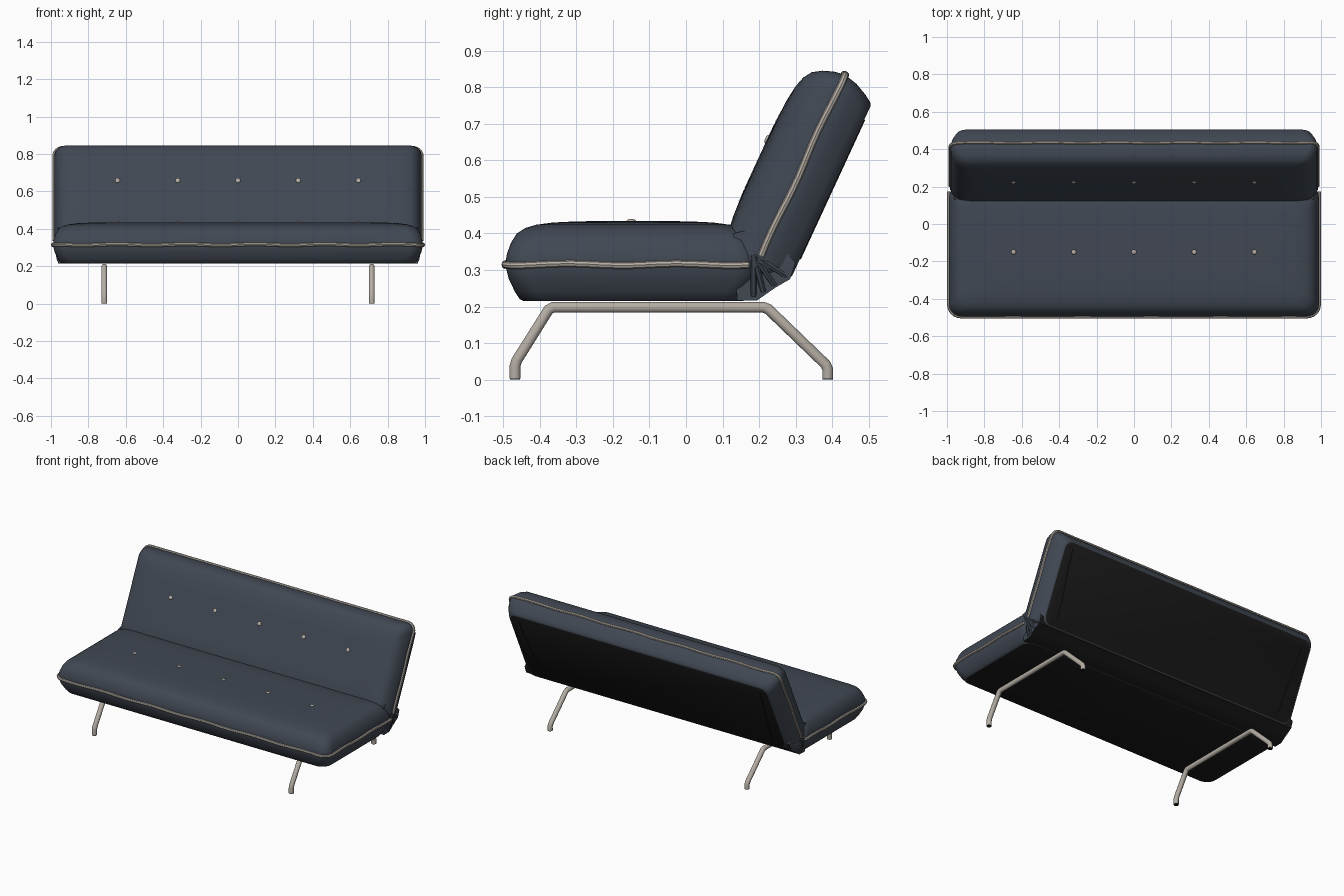
import bpy, bmesh, math
from mathutils import Vector

if "Cube" in bpy.data.objects:
    bpy.data.objects.remove(bpy.data.objects["Cube"], do_unlink=True)


def material(name, rgb, rough):
    m = bpy.data.materials.new(name)
    m.use_nodes = True
    m.diffuse_color = (*rgb, 1)
    bsdf = m.node_tree.nodes["Principled BSDF"]
    bsdf.inputs["Base Color"].default_value = (*rgb, 1)
    bsdf.inputs["Roughness"].default_value = rough
    return m


NAVY = material("navy fabric", (0.052, 0.064, 0.086), 0.9)
BLACK = material("black lining", (0.012, 0.012, 0.012), 0.9)
BEIGE = material("warm beige", (0.46, 0.42, 0.37), 0.6)


def finish(obj, mats, angle=40):
    for m in mats:
        obj.data.materials.append(m)
    bpy.ops.object.select_all(action="DESELECT")
    obj.select_set(True)
    bpy.context.view_layer.objects.active = obj
    bpy.ops.object.shade_smooth_by_angle(angle=math.radians(angle))
    return obj


def from_bmesh(name, bm, mats, angle=40):
    bmesh.ops.recalc_face_normals(bm, faces=bm.faces[:])
    mesh = bpy.data.meshes.new(name)
    bm.to_mesh(mesh)
    bm.free()
    obj = bpy.data.objects.new(name, mesh)
    bpy.context.collection.objects.link(obj)
    return finish(obj, mats, angle)


def tube(name, points, radius, mat, sides=3):
    curve = bpy.data.curves.new(name, "CURVE")
    curve.dimensions = "3D"
    curve.bevel_depth = radius
    curve.bevel_resolution = sides
    curve.use_fill_caps = True
    spline = curve.splines.new("POLY")
    spline.points.add(len(points) - 1)
    for p, co in zip(spline.points, points):
        p.co = (*co, 1)
    obj = bpy.data.objects.new(name, curve)
    bpy.context.collection.objects.link(obj)
    bpy.ops.object.select_all(action="DESELECT")
    obj.select_set(True)
    bpy.context.view_layer.objects.active = obj
    bpy.ops.object.convert(target="MESH")
    return finish(bpy.context.object, [mat])


# Cushion frames: x across, d from the outer edge to the hinge, w outwards
LEAN = math.radians(24.8)
UP = Vector((0, math.sin(LEAN), math.cos(LEAN)))
OUT = Vector((0, -math.cos(LEAN), math.sin(LEAN)))


def seat_frame(x, d, w):
    return Vector((x, -0.495 + d, 0.315 + w))


def back_frame(x, d, w):
    return Vector((x, 0.435, 0.835)) - UP * d + OUT * w


def rounded_rect(half, depth, inset, radius, steps=6):
    """Outline starting at the hinge end, going round the outer edge."""
    r = max(radius, inset * 0.8)
    hx, lo, hi = half - inset, inset, depth - inset
    corners = [(hx - r, lo + r, 0), (-hx + r, lo + r, 1),
               (-hx + r, hi - r, 2), (hx - r, hi - r, 3)]
    pts = []
    for cx, cy, q in corners:
        for i in range(steps + 1):
            a = -(q + i / steps) * math.pi / 2
            pts.append((cx + r * math.cos(a), cy + r * math.sin(a)))
    return pts


# (height, inset) rows from the lining to the domed face
ROWS = [(-0.1, 0.05), (-0.095, 0.04), (-0.075, 0.027), (-0.04, 0.01), (0, 0),
        (0.03, 0.005), (0.06, 0.016), (0.085, 0.032), (0.1, 0.055),
        (0.109, 0.085), (0.115, 0.13), (0.118, 0.19), (0.119, 0.25)]


def cushion(name, frame, half, depth, radius):
    bm = bmesh.new()
    rings = [[bm.verts.new(frame(x, d, w))
              for x, d in rounded_rect(half, depth, inset, radius)]
             for w, inset in ROWS]
    n = len(rings[0])
    for a, b in zip(rings, rings[1:]):
        for i in range(n):
            j = (i + 1) % n
            bm.faces.new((a[i], a[j], b[j], b[i]))
    bm.faces.new(rings[-1])
    bm.faces.new(rings[0]).material_index = 1
    return from_bmesh(name, bm, [NAVY, BLACK], 50)


def piping(name, frame, half, depth, radius, end):
    arc = rounded_rect(half, depth, 0, radius)[:14]
    path = [(half, end)] + arc + [(-half, end)]
    pts = []
    for (x0, d0), (x1, d1) in zip(path, path[1:]):
        n = max(1, round(math.hypot(x1 - x0, d1 - d0) / 0.04))
        for i in range(n):
            t = i / n
            x, d = x0 + (x1 - x0) * t, d0 + (d1 - d0) * t
            # gentle waver of a hand-sewn edge
            pts.append(frame(x, d, 0.0025 * math.sin(17 * x + 21 * d)))
    pts.append(frame(*path[-1], 0))
    tube(name, pts, 0.0095, BEIGE, 2)


cushion("seat_cushion", seat_frame, 0.99, 0.7, 0.065)
cushion("back_cushion", back_frame, 0.983, 0.61, 0.05)
piping("seat_piping", seat_frame, 0.99, 0.7, 0.065, 0.668)
piping("back_piping", back_frame, 0.983, 0.61, 0.05, 0.548)

# Folded fabric joining the two cushions at the hinge
profile = [(0.13, 0.4), (0.14, 0.216), (0.195, 0.217), (0.245, 0.252),
           (0.285, 0.275), (0.3, 0.32), (0.21, 0.42)]
bm = bmesh.new()
ends = [[bm.verts.new((x, y, z)) for y, z in profile] for x in (-0.962, 0.962)]
for i in range(len(profile)):
    j = (i + 1) % len(profile)
    bm.faces.new((ends[0][i], ends[0][j], ends[1][j], ends[1][i]))
for ring in ends:
    bm.faces.new(ring)
bmesh.ops.recalc_face_normals(bm, faces=bm.faces[:])
for f in bm.faces:
    f.material_index = int(f.normal.z < -0.3)
from_bmesh("hinge_fold", bm, [NAVY, BLACK])

# Fan of creases at each end, and the lining seams behind the back
for side, label in ((1, "left"), (-1, "right")):
    for k, (y, z) in enumerate([(0.185, 0.228), (0.212, 0.24),
                                (0.242, 0.258), (0.275, 0.283)]):
        tube(f"{label}_crease_{k + 1}",
             [(side * 0.976, 0.185, 0.34), (side * 0.972, (0.185 + y) / 2, (0.34 + z) / 2),
              (side * 0.96, y, z)], 0.008, NAVY, 1)
    tube(f"{label}_lining_seam",
         [back_frame(side * (0.86 + 0.015 * math.cos(i * math.pi / 6)), 0.09 + 0.07 * i, -0.099)
          for i in range(7)], 0.004, BLACK, 1)


# Tufting buttons
def button(name, centre, tilt):
    bm = bmesh.new()
    bmesh.ops.create_uvsphere(bm, u_segments=14, v_segments=8, radius=0.013)
    obj = from_bmesh(name, bm, [BEIGE])
    obj.scale.z = 0.45
    obj.rotation_euler.x = tilt
    obj.location = centre


for i in range(5):
    x = (i - 2) * 0.322
    button(f"seat_button_{i + 1}", seat_frame(x, 0.345, 0.119), 0)
    button(f"back_button_{i + 1}", back_frame(x, 0.25, 0.119), math.pi / 2 - LEAN)

# Bent tubular legs with dark feet
LEG = [(-0.468, 0.003), (-0.468, 0.045), (-0.372, 0.198),
       (0.22, 0.198), (0.388, 0.036), (0.388, 0.003)]
for side, label in ((1, "left"), (-1, "right")):
    knots = [Vector((side * 0.715, y, z)) for y, z in LEG]
    path = [knots[0]]
    for a, b, c in zip(knots, knots[1:], knots[2:]):
        path += [b + (a - b).normalized() * 0.008, b + (c - b).normalized() * 0.008]
    path.append(knots[-1])
    tube(f"{label}_leg_frame", path, 0.0155, BEIGE)
    for y, part in ((LEG[0][0], "front"), (LEG[-1][0], "rear")):
        tube(f"{label}_{part}_foot",
             [(side * 0.715, y, 0), (side * 0.715, y, 0.005)], 0.0145, BLACK)
